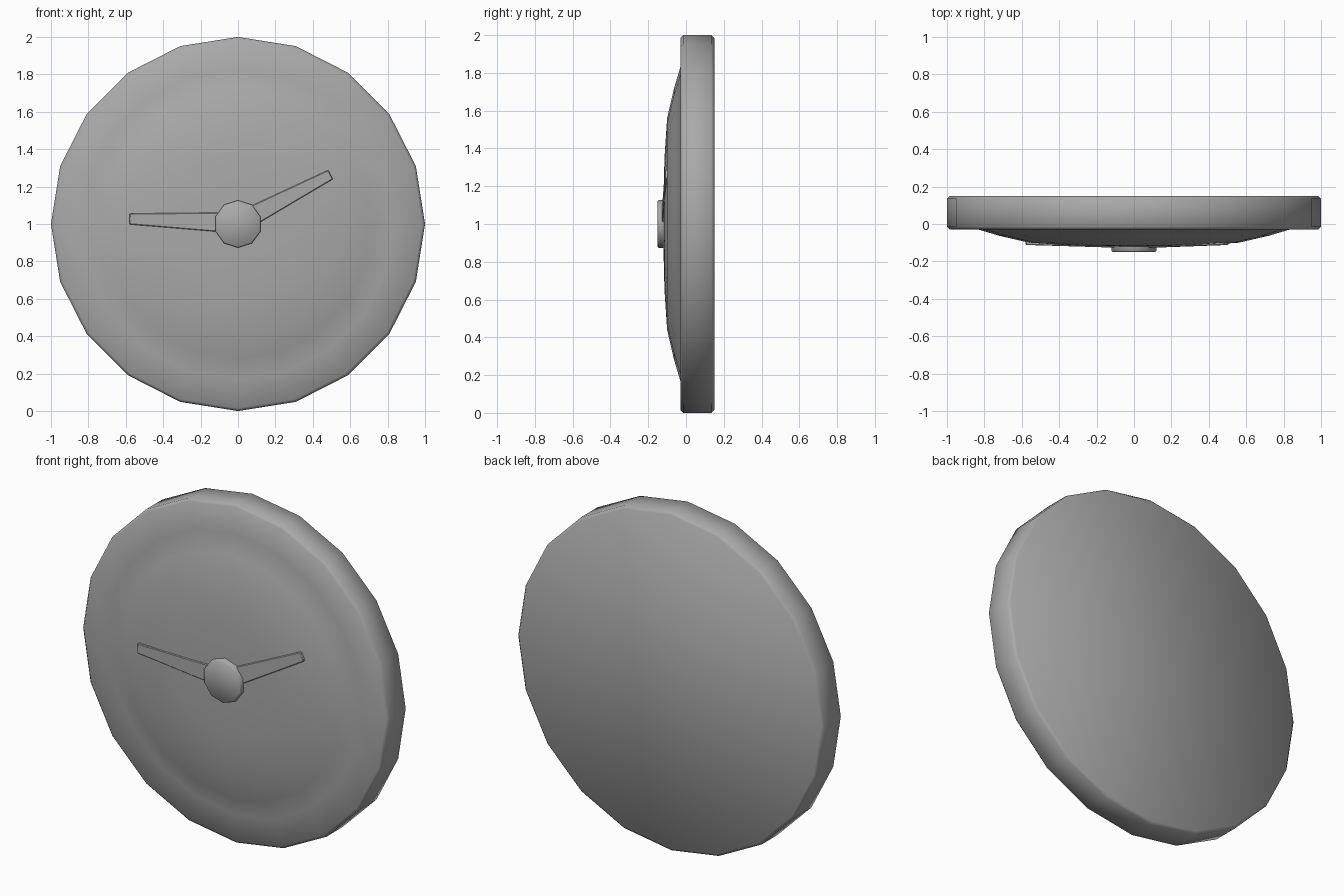
import bpy, bmesh
from math import sin, cos, tau
from mathutils import Vector

if "Cube" in bpy.data.objects:
    bpy.data.objects.remove(bpy.data.objects["Cube"])

grey = bpy.data.materials.new("mid grey")
grey.use_nodes = True
colour = (0.4, 0.4, 0.4, 1)
grey.diffuse_color = colour
grey.node_tree.nodes["Principled BSDF"].inputs["Base Color"].default_value = colour


def finish(bm, name, angle):
    bmesh.ops.recalc_face_normals(bm, faces=bm.faces)
    mesh = bpy.data.meshes.new(name)
    bm.to_mesh(mesh)
    bm.free()
    mesh.materials.append(grey)
    obj = bpy.data.objects.new(name, mesh)
    bpy.context.collection.objects.link(obj)
    bpy.ops.object.select_all(action='DESELECT')
    obj.select_set(True)
    bpy.context.view_layer.objects.active = obj
    bpy.ops.object.shade_smooth_by_angle(angle=angle)
    return obj


def lathe(name, profile, sides, angle):
    """Turn (radius, y) pairs about the dial axis, with a corner at the top."""
    bm = bmesh.new()
    rings = []
    for r, y in profile:
        steps = [tau * i / sides for i in range(sides)]
        rings.append([bm.verts.new((r * sin(a), y, 1 + r * cos(a))) for a in steps])
    for a, b in zip(rings, rings[1:]):
        for i in range(sides):
            j = (i + 1) % sides
            bm.faces.new((a[i], a[j], b[j], b[i]))
    bm.faces.new(rings[0])
    bm.faces.new(rings[-1])
    return finish(bm, name, angle)


def hand(name, root, tip, root_width, tip_width):
    """Tapered bar that leans back along the domed glass."""
    root, tip = Vector(root), Vector(tip)
    along = (tip - root).normalized()
    side = Vector((-along.y, along.x))
    outline = [(root, -root_width, -0.128), (tip, -tip_width, -0.112),
               (tip, tip_width, -0.112), (root, root_width, -0.128)]
    bm = bmesh.new()
    front, back = [], []
    for point, width, y in outline:
        p = point + side * width / 2
        front.append(bm.verts.new((p.x, y, p.y)))
        back.append(bm.verts.new((p.x, y + 0.025, p.y)))
    bm.faces.new(front)
    bm.faces.new(back)
    for i in range(4):
        j = (i + 1) % 4
        bm.faces.new((front[i], front[j], back[j], back[i]))
    bmesh.ops.bevel(bm, geom=bm.edges[:], offset=0.004, segments=1,
                    affect='EDGES', profile=0.5)
    return finish(bm, name, 0.6)


# Case with flat rim and domed face
lathe("clock_case", [(0.15, -0.119), (0.35, -0.114), (0.56, -0.1), (0.72, -0.063),
                     (0.83, -0.03), (0.985, -0.03), (1, -0.015), (1, 0.135),
                     (0.985, 0.15)], 20, 0.9)

# Centre cap
lathe("centre_cap", [(0.12, -0.15), (0.127, -0.143), (0.127, -0.1)], 10, 0.9)

# Hands
hand("left_hand", (0.05, 1.03), (0.495, 1.264), 0.105, 0.055)
hand("right_hand", (-0.05, 1.008), (-0.58, 1.027), 0.108, 0.058)
